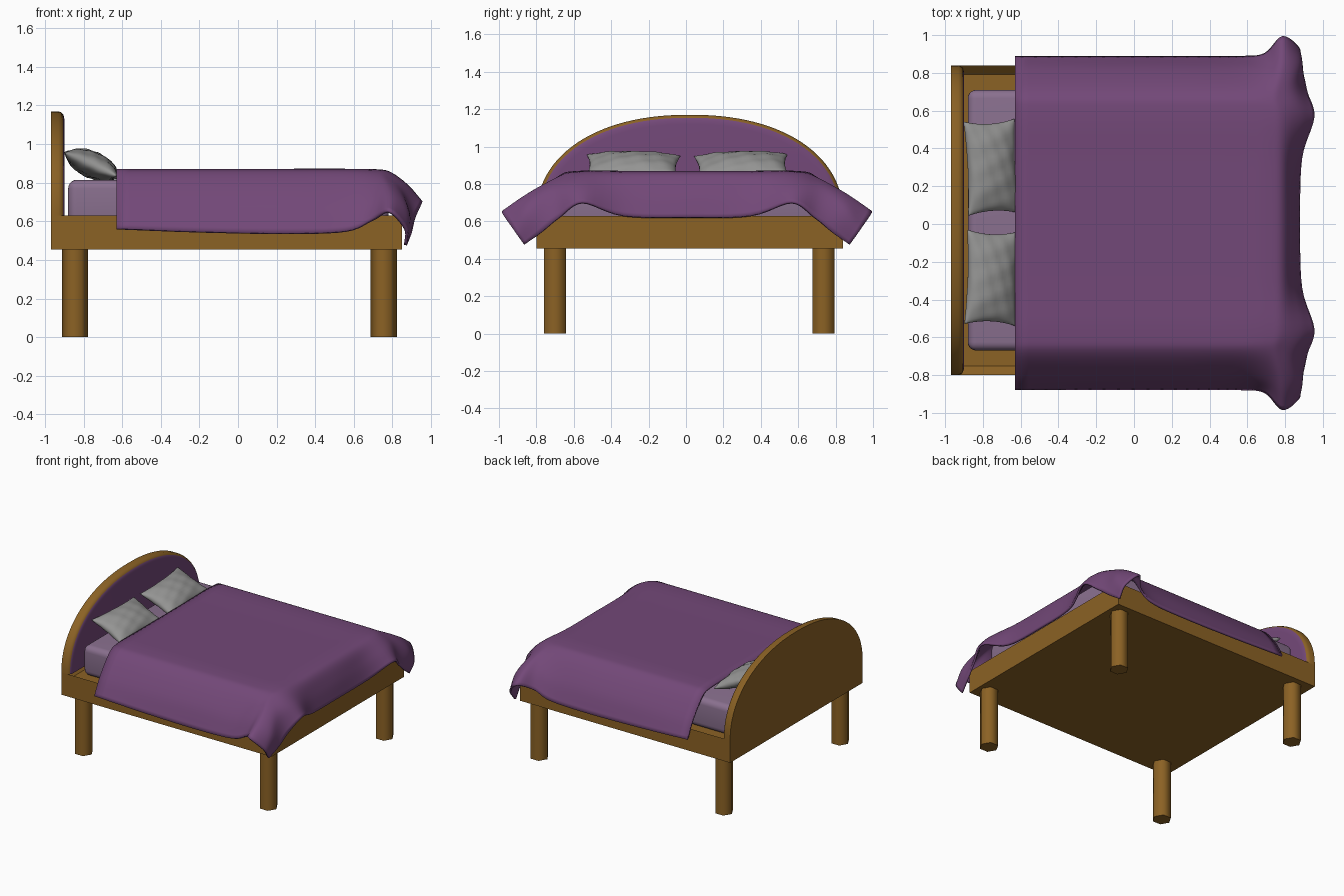
import bpy, bmesh, math
from mathutils import Vector, Matrix

if "Cube" in bpy.data.objects:
    bpy.data.objects.remove(bpy.data.objects["Cube"])


def material(name, rgb):
    m = bpy.data.materials.new(name)
    m.diffuse_color = (*rgb, 1)
    m.use_nodes = True
    m.node_tree.nodes["Principled BSDF"].inputs["Base Color"].default_value = m.diffuse_color
    return m


WOOD = material("brown wood", (0.26, 0.122, 0.018))
PURPLE = material("purple fabric", (0.171, 0.065, 0.188))
LILAC = material("lilac mattress", (0.25, 0.16, 0.27))
GREY = material("grey pillow", (0.30, 0.30, 0.295))
CY = 0.02  # centre line of the frame


def finish(bm, name, mats, angle=None):
    me = bpy.data.meshes.new(name)
    bm.to_mesh(me)
    bm.free()
    ob = bpy.data.objects.new(name, me)
    bpy.context.collection.objects.link(ob)
    for m in mats:
        me.materials.append(m)
    if angle:
        bpy.ops.object.select_all(action='DESELECT')
        ob.select_set(True)
        bpy.context.view_layer.objects.active = ob
        bpy.ops.object.shade_smooth_by_angle(angle=math.radians(angle))
    return ob


def box(x0, x1, y0, y1, z0, z1):
    bm = bmesh.new()
    bmesh.ops.create_cube(bm, size=1)
    for v in bm.verts:
        v.co = ((x0 + x1) / 2 + v.co.x * (x1 - x0),
                (y0 + y1) / 2 + v.co.y * (y1 - y0),
                (z0 + z1) / 2 + v.co.z * (z1 - z0))
    return bm


# Frame: box with a recessed top for the mattress
bm = box(-0.97, 0.85, -0.80, 0.84, 0.455, 0.63)
bm.normal_update()
top = [f for f in bm.faces if f.normal.z > 0.9]
bmesh.ops.inset_region(bm, faces=top, thickness=0.07)
for v in top[0].verts:
    v.co.z -= 0.05
finish(bm, "bed_frame", [WOOD])

# Legs: six-sided, smooth
for xn, x in (("head", -0.845), ("foot", 0.755)):
    for yn, y in (("right", -0.70), ("left", 0.735)):
        bm = bmesh.new()
        bmesh.ops.create_cone(bm, cap_ends=True, segments=6, radius1=0.068, radius2=0.068,
                              depth=0.47, matrix=Matrix.Translation((x, y, 0.235)))
        for v in bm.verts:  # corners point along x
            a = math.atan2(v.co.y - y, v.co.x - x)
            a = round((a + 0.001) / (math.pi / 3)) * math.pi / 3 \
                if abs(math.sin(3 * a)) < 0.1 else a + math.pi / 6
            v.co.x, v.co.y = x + 0.068 * math.cos(a), y + 0.068 * math.sin(a)
        finish(bm, f"{xn}_{yn}_leg", [WOOD], 65)

# Headboard: arch lofted forward with a rounded rim and a purple panel
bm = bmesh.new()
N = 56
rings = []
for x, inset in ((-0.97, 0), (-0.93, 0), (-0.915, 0.006), (-0.906, 0.016), (-0.901, 0.03), (-0.899, 0.05)):
    ring = []
    for k in range(N + 1):
        a = math.pi * k / N
        c, s = math.cos(a), math.sin(a)
        e = 2 / 2.2
        yy = math.copysign(abs(c) ** e, c) * (0.82 - inset)
        zz = abs(s) ** e * (0.545 - inset) if 0 < k < N else 0
        ring.append(bm.verts.new((x, CY + yy, 0.625 + zz)))
    rings.append(ring)
for r, (A, B) in enumerate(zip(rings, rings[1:])):
    for k in range(N + 1):
        n = (k + 1) % (N + 1)
        f = bm.faces.new((A[k], A[n], B[n], B[k]))
        f.material_index = 1 if r >= 3 and k < N else 0
bm.faces.new(rings[0])
bm.faces.new(rings[-1]).material_index = 1
bmesh.ops.recalc_face_normals(bm, faces=bm.faces)
finish(bm, "headboard", [WOOD, PURPLE], 40)

# Mattress
bm = box(-0.88, 0.78, -0.67, 0.71, 0.58, 0.815)
bmesh.ops.bevel(bm, geom=bm.edges[:], offset=0.045, segments=5, profile=0.5, affect='EDGES')
finish(bm, "mattress", [LILAC], 60)

# Blanket: coarse lattice of half the cloth, corner drape given point by point
drop = [(0.0, 0.87), (0.32, 0.87), (0.58, 0.87), (0.69, 0.84), (0.81, 0.70), (0.885, 0.555)]
rows = [[(x, v, z if j < 5 else hem) for j, (v, z) in enumerate(drop)]
        for x, hem in ((-0.63, 0.565), (-0.2, 0.548), (0.25, 0.54), (0.56, 0.552))]
rows += [
    [(0.71, 0, 0.868), (0.71, 0.32, 0.868), (0.71, 0.57, 0.868), (0.70, 0.69, 0.84),
     (0.70, 0.82, 0.73), (0.69, 0.90, 0.61)],
    [(0.79, 0, 0.845), (0.79, 0.32, 0.845), (0.79, 0.56, 0.855), (0.77, 0.69, 0.83),
     (0.79, 0.85, 0.75), (0.785, 0.99, 0.655)],
    [(0.845, 0, 0.745), (0.845, 0.32, 0.75), (0.88, 0.56, 0.79), (0.85, 0.72, 0.76),
     (0.88, 0.85, 0.665), (0.875, 0.93, 0.56)],
    [(0.88, 0, 0.622), (0.89, 0.34, 0.632), (0.955, 0.56, 0.705), (0.92, 0.69, 0.62),
     (0.90, 0.78, 0.54), (0.875, 0.87, 0.475)],
]
lattice = [[Vector((x, -v, z)) for x, v, z in r[:0:-1]] + [Vector(p) for p in r] for r in rows]


def spline(pts, steps):
    """Catmull-Rom curve through the points."""
    out = []
    p = [2 * pts[0] - pts[1]] + pts + [2 * pts[-1] - pts[-2]]
    for i in range(1, len(p) - 2):
        a, b, c, d = p[i - 1:i + 3]
        for s in range(steps):
            t = s / steps
            out.append(0.5 * (2 * b + (c - a) * t + (2 * a - 5 * b + 4 * c - d) * t * t
                              + (3 * b - a - 3 * c + d) * t ** 3))
    return out + [pts[-1].copy()]


fine = [spline(r, 6) for r in lattice]
cols = [spline(list(c), 6) for c in zip(*fine)]
bm = bmesh.new()
grid = [[bm.verts.new(p + Vector((0, 0.005, 0))) for p in c] for c in cols]
for A, B in zip(grid, grid[1:]):
    for i in range(len(A) - 1):
        bm.faces.new((A[i], A[i + 1], B[i + 1], B[i]))
blanket = finish(bm, "blanket", [PURPLE], 60)
sol = blanket.modifiers.new("thickness", 'SOLIDIFY')
sol.thickness = 0.015
sol.offset = -1


# Pillows: puffed cushions with pinched corners, leaning on the headboard
def pillow(name, y, turn):
    n = 24
    bm = bmesh.new()
    M = Matrix.Translation((-0.755, y, 0.892)) @ Matrix.Rotation(math.radians(24), 4, 'Y') \
        @ Matrix.Rotation(math.radians(turn), 4, 'Z')
    for side in (1, -1):
        g = []
        for i in range(n + 1):
            row = []
            for j in range(n + 1):
                s, t = math.sin((i / n - 0.5) * math.pi), math.sin((j / n - 0.5) * math.pi)
                px = 0.148 * s * (1 - 0.10 * (1 - t * t))
                py = 0.25 * t * (1 - 0.08 * (1 - s * s))
                edge = (1 - s * s) * (1 - t * t)
                pz = side * 0.068 * edge ** 0.45
                pz += 0.005 * math.sin(9 * t + 4 * s) * math.cos(7 * s - 3 * t) * edge ** 0.3
                row.append(bm.verts.new(M @ Vector((px, py, pz))))
            g.append(row)
        for i in range(n):
            for j in range(n):
                q = (g[i][j], g[i + 1][j], g[i + 1][j + 1], g[i][j + 1])
                bm.faces.new(q if side > 0 else q[::-1])
    bmesh.ops.remove_doubles(bm, verts=bm.verts, dist=0.0003)
    bmesh.ops.recalc_face_normals(bm, faces=bm.faces)
    finish(bm, name, [GREY], 80)


pillow("left_pillow", 0.30, 3)
pillow("right_pillow", -0.285, -2)
